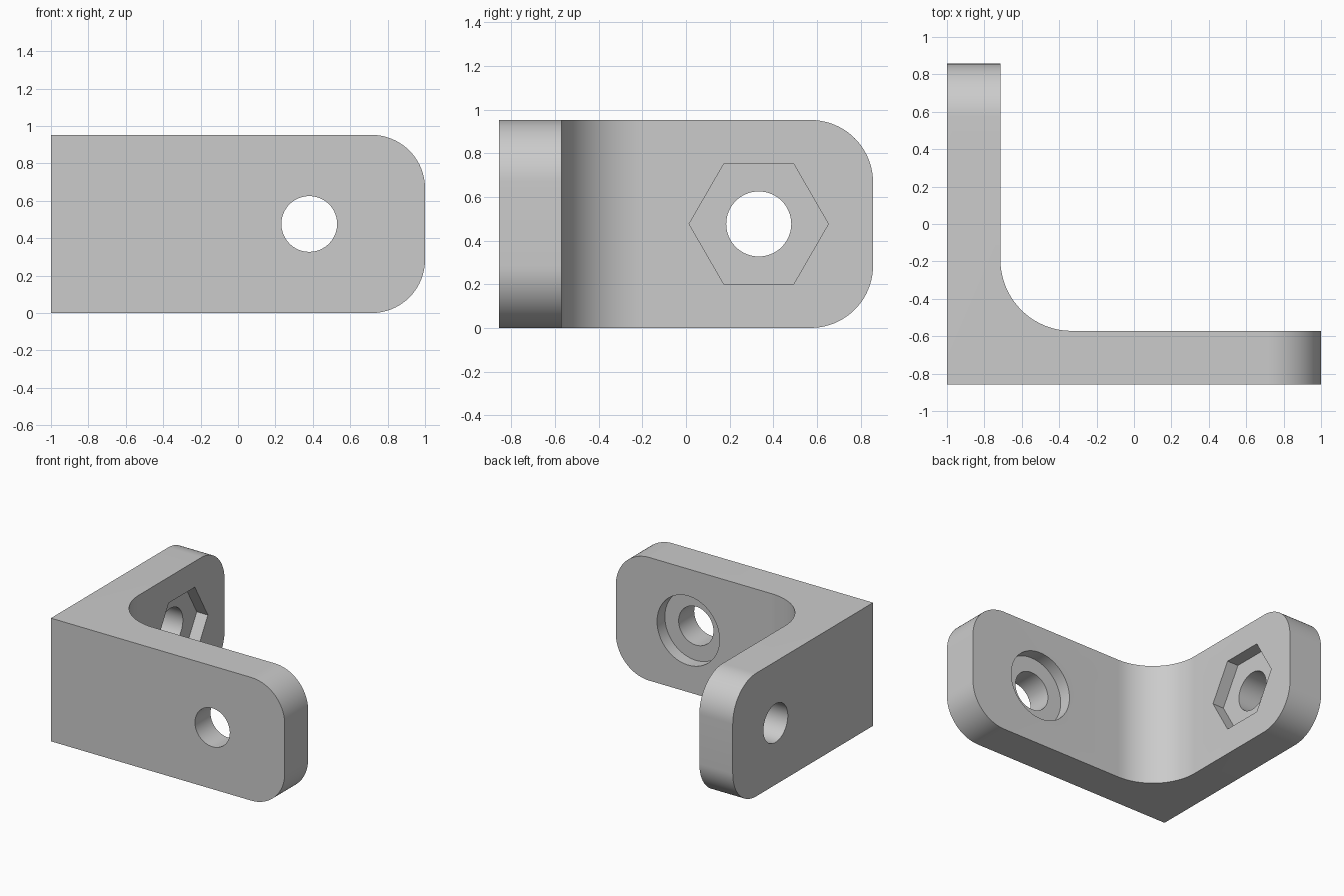
import bpy, bmesh
from math import pi, radians

if "Cube" in bpy.data.objects:
    bpy.data.objects.remove(bpy.data.objects["Cube"])

U = 2 / 21                    # design unit: the bracket is 21 x 18 x 10 units
W, D, H, T = 21 * U, 18 * U, 10 * U, 3 * U
CORNER, FILLET, RECESS = 3 * U, 4 * U, U
X0, Y0 = -W / 2, -D / 2
MID = H / 2

grey = bpy.data.materials.new("light_grey")
grey.use_nodes = True
colour = (0.6, 0.6, 0.6, 1)
grey.diffuse_color = colour
grey.node_tree.nodes["Principled BSDF"].inputs["Base Color"].default_value = colour


def make_bracket():
    """L profile extruded upwards, with rounded leg ends and inner fillet."""
    profile = [(X0, Y0), (-X0, Y0), (-X0, Y0 + T),
               (X0 + T, Y0 + T), (X0 + T, -Y0), (X0, -Y0)]
    bm = bmesh.new()
    base = bm.faces.new([bm.verts.new((x, y, 0)) for x, y in profile])
    out = bmesh.ops.extrude_face_region(bm, geom=[base])
    top = [v for v in out["geom"] if isinstance(v, bmesh.types.BMVert)]
    bmesh.ops.translate(bm, verts=top, vec=(0, 0, H))
    bmesh.ops.recalc_face_normals(bm, faces=bm.faces[:])

    def edges_where(test):
        return [e for e in bm.edges if all(test(v.co) for v in e.verts)]

    def level(e):
        return abs(e.verts[0].co.z - e.verts[1].co.z) < 1e-4

    ends = [e for e in edges_where(lambda c: c.x > -X0 - 1e-4)
            + edges_where(lambda c: c.y > -Y0 - 1e-4) if level(e)]
    inner = edges_where(lambda c: abs(c.x - X0 - T) < 1e-4
                        and abs(c.y - Y0 - T) < 1e-4)
    for edges, radius in ((ends, CORNER), (inner, FILLET)):
        bmesh.ops.bevel(bm, geom=edges, offset=radius, offset_type='OFFSET',
                        segments=20, profile=0.5, affect='EDGES')
    mesh = bpy.data.meshes.new("corner_bracket")
    bm.to_mesh(mesh)
    bm.free()
    mesh.materials.append(grey)
    obj = bpy.data.objects.new("corner_bracket", mesh)
    bpy.context.collection.objects.link(obj)
    return obj


def cut(target, radius, depth, centre, rotation, sides=64):
    """Subtract a prism from the target."""
    bpy.ops.mesh.primitive_cylinder_add(vertices=sides, radius=radius, depth=depth,
                                        location=centre, rotation=rotation)
    cutter = bpy.context.object
    cutter.name = "cutter"
    cutter.hide_render = True
    cutter.data.materials.append(grey)
    mod = target.modifiers.new("cut", 'BOOLEAN')
    mod.operation, mod.solver, mod.object = 'DIFFERENCE', 'EXACT', cutter
    bpy.context.view_layer.objects.active = target
    bpy.ops.object.modifier_apply(modifier=mod.name)
    bpy.data.objects.remove(cutter)


bracket = make_bracket()
along_x, along_y = (0, pi / 2, 0), (pi / 2, 0, 0)
hole_x, hole_y = 4 * U, 3.5 * U
HOLE, BORE, HEX = 0.149, 0.267, 0.319

# Front leg: through hole and round counterbore on the inner face
cut(bracket, HOLE, 3 * T, (hole_x, Y0 + T / 2, MID), along_y)
cut(bracket, BORE, 2 * RECESS, (hole_x, Y0 + T, MID), along_y)

# Side leg: through hole and hexagonal nut pocket on the inner face
cut(bracket, HOLE, 3 * T, (X0 + T / 2, hole_y, MID), along_x)
cut(bracket, HEX, 2 * RECESS, (X0 + T, hole_y, MID), along_x, sides=6)

bpy.ops.object.select_all(action='DESELECT')
bracket.select_set(True)
bpy.context.view_layer.objects.active = bracket
bpy.ops.object.shade_smooth_by_angle(angle=radians(30))
